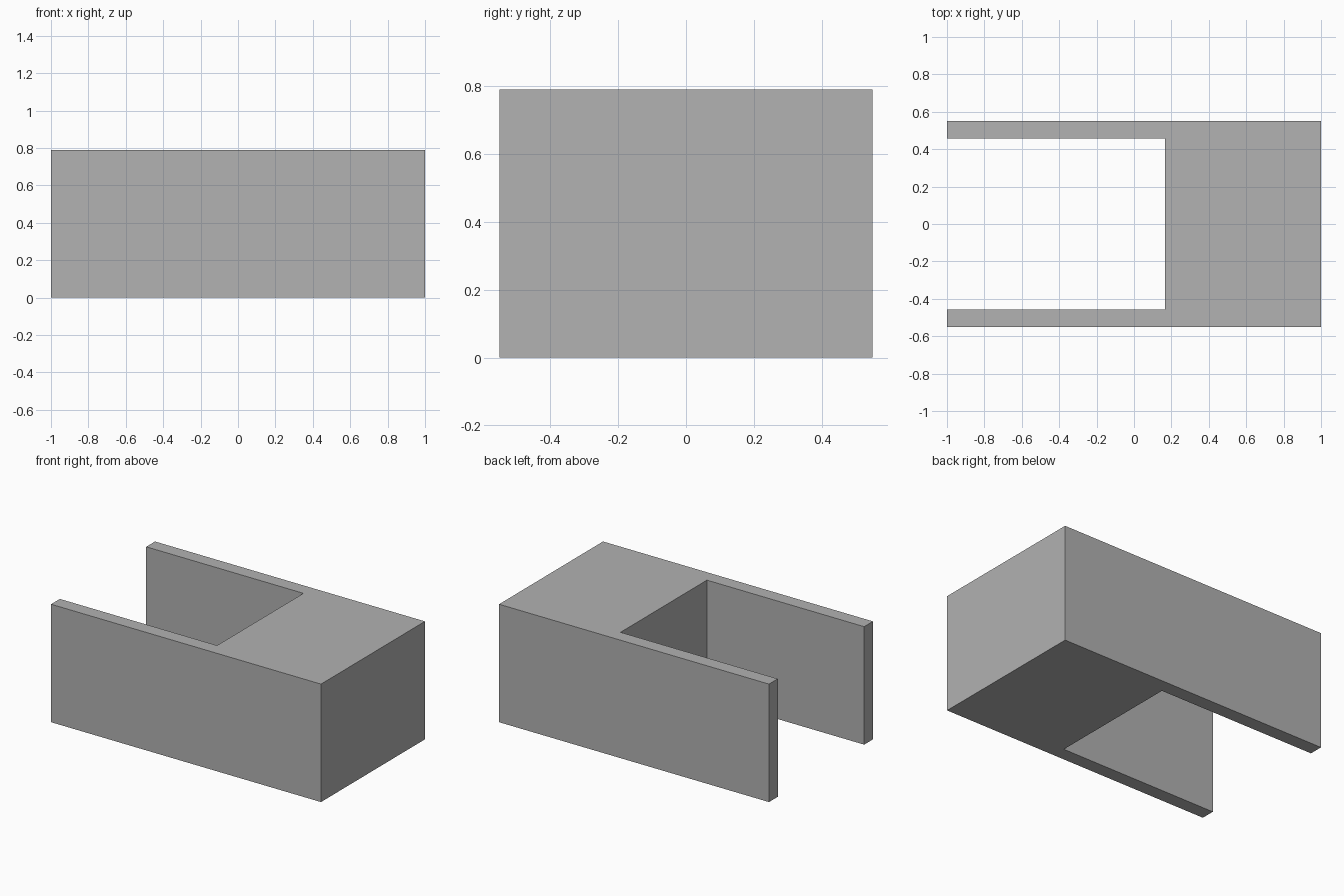
import bpy
import bmesh

cube = bpy.data.objects.get("Cube")
if cube:
    bpy.data.objects.remove(cube, do_unlink=True)

LENGTH, HALF_WIDTH, HEIGHT = 1.0, 0.55, 0.79
SLOT_END, SLOT_HALF = 0.165, 0.457

# Plain grey material
grey = bpy.data.materials.new("plain grey")
grey.use_nodes = True
color = (0.445, 0.445, 0.445, 1)
grey.diffuse_color = color
grey.node_tree.nodes["Principled BSDF"].inputs["Base Color"].default_value = color

# U-shaped outline: half profile, mirrored across the x axis
half = [(LENGTH, HALF_WIDTH), (-LENGTH, HALF_WIDTH),
        (-LENGTH, SLOT_HALF), (SLOT_END, SLOT_HALF)]
outline = half + [(x, -y) for x, y in reversed(half)]

# Slotted block: outline extruded upwards
bm = bmesh.new()
base = bm.faces.new([bm.verts.new((x, y, 0)) for x, y in outline])
top = bmesh.ops.extrude_face_region(bm, geom=[base], use_keep_orig=True)
bmesh.ops.translate(bm, vec=(0, 0, HEIGHT),
                    verts=[v for v in top["geom"] if isinstance(v, bmesh.types.BMVert)])
bmesh.ops.recalc_face_normals(bm, faces=bm.faces)

mesh = bpy.data.meshes.new("slotted_block")
bm.to_mesh(mesh)
bm.free()
mesh.materials.append(grey)
bpy.context.collection.objects.link(bpy.data.objects.new("slotted_block", mesh))
